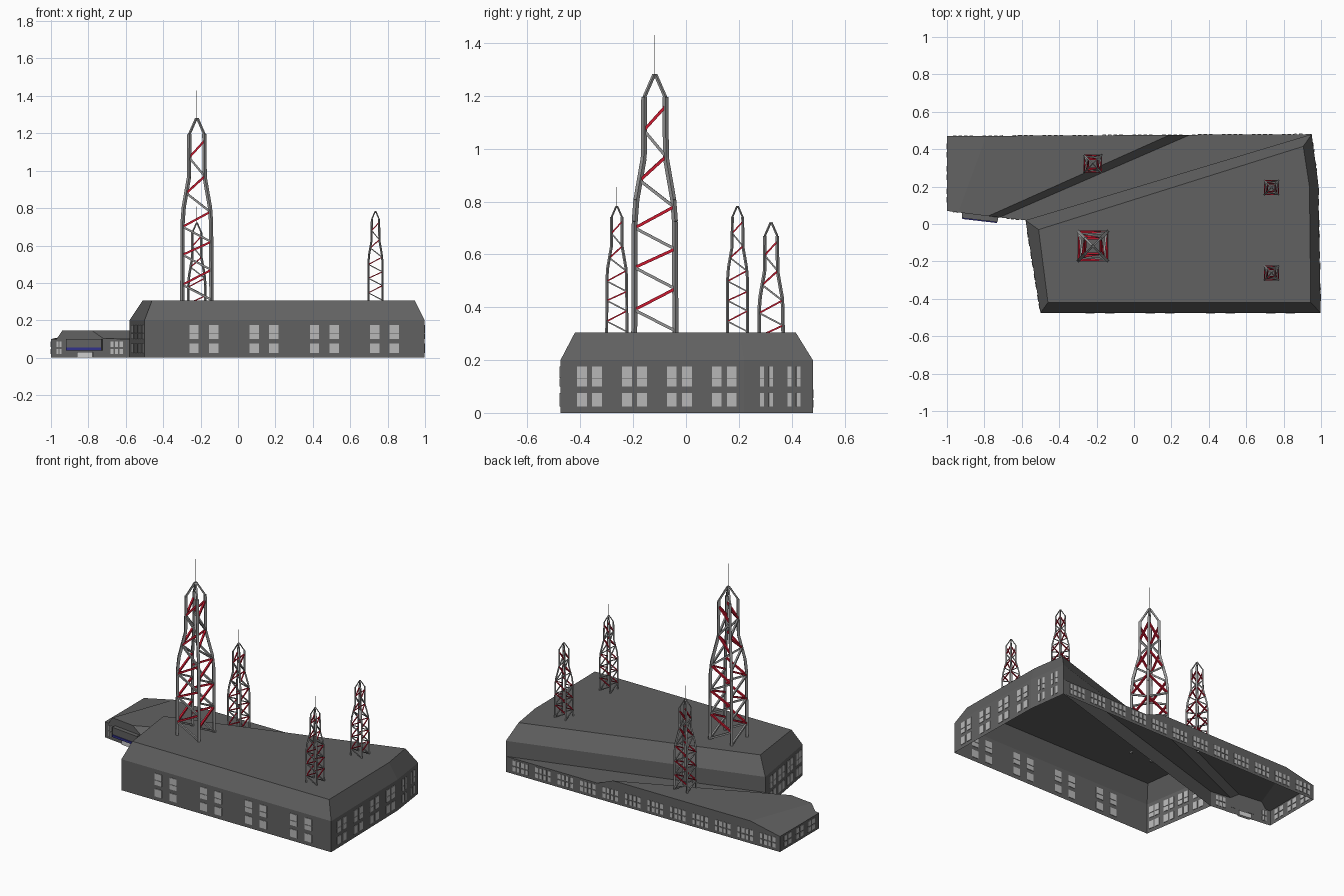
import bpy, bmesh
from mathutils import Vector, Matrix

if "Cube" in bpy.data.objects:
    bpy.data.objects.remove(bpy.data.objects["Cube"])


def material(name, *rgb):
    m = bpy.data.materials.new(name)
    m.diffuse_color = (*rgb, 1)
    m.use_nodes = True
    m.node_tree.nodes["Principled BSDF"].inputs["Base Color"].default_value = m.diffuse_color
    return m


DARK = material("dark_cladding", 0.12, 0.12, 0.12)
PANE = material("pale_pane", 0.48, 0.48, 0.48)
STEEL = material("steel", 0.3, 0.3, 0.3)
RED = material("red_paint", 0.6, 0.01, 0.03)
BLUE = material("blue_trim", 0.03, 0.03, 0.25)
WHITE = material("white_door", 0.8, 0.8, 0.8)


def finish(name, bm, mats):
    bmesh.ops.recalc_face_normals(bm, faces=bm.faces)
    me = bpy.data.meshes.new(name)
    bm.to_mesh(me)
    bm.free()
    for m in mats:
        me.materials.append(m)
    ob = bpy.data.objects.new(name, me)
    bpy.context.collection.objects.link(ob)
    return ob


def loft(name, rings, mat, bottom=False):
    """Stack of equal-length 3D rings with a cap on top."""
    bm = bmesh.new()
    vs = [[bm.verts.new(p) for p in r] for r in rings]
    n = len(vs[0])
    for lo, hi in zip(vs, vs[1:]):
        for i in range(n):
            bm.faces.new((lo[i], lo[(i + 1) % n], hi[(i + 1) % n], hi[i]))
    bm.faces.new(vs[-1])
    if bottom:
        bm.faces.new(vs[0])
    return finish(name, bm, [mat])


def at_z(poly, z):
    return [(x, y, z) for x, y in poly]


def bar(bm, p, q, w, mat=0):
    """Square bar from p to q."""
    p, q = Vector(p), Vector(q)
    d = q - p
    rot = d.to_track_quat('Z', 'Y').to_matrix().to_4x4()
    m = Matrix.Translation((p + q) / 2) @ rot @ Matrix.Diagonal((w, w, d.length, 1))
    for v in bmesh.ops.create_cube(bm, size=1, matrix=m)["verts"]:
        for f in v.link_faces:
            f.material_index = mat


def panels(name, a, b, starts, width, rows, mat=PANE, depth=0.006):
    """Thin panels on the wall running from a to b."""
    a, b = Vector(a).to_3d(), Vector(b).to_3d()
    u = (b - a).normalized()
    n = Vector((u.y, -u.x, 0))
    bm = bmesh.new()
    for s in starts:
        for z0, z1 in rows:
            c = a + u * (s + width / 2) + Vector((0, 0, (z0 + z1) / 2))
            rot = Matrix((u, n, Vector((0, 0, 1)))).transposed().to_4x4()
            bmesh.ops.create_cube(bm, size=1, matrix=Matrix.Translation(c) @ rot
                                  @ Matrix.Diagonal((width, depth, z1 - z0, 1)))
    return finish(name, bm, [mat])


def pairs(first, pitch, count, gap):
    return [first + pitch * i + d for i in range(count) for d in (0, gap)]


# Main hall: walls, sloped eaves and flat roof
base = [(-0.50, -0.475), (0.998, -0.475), (0.985, 0.22), (0.95, 0.48), (-0.58, 0.02)]
top = [(-0.46, -0.42), (0.945, -0.42), (0.938, 0.2), (0.905, 0.415), (-0.51, -0.03)]
loft("main_hall", [at_z(base, 0), at_z(base, 0.2), at_z(top, 0.305)], DARK)

tall_rows = [(0.025, 0.075), (0.10, 0.13), (0.133, 0.175)]
panels("front_windows", base[0], base[1], pairs(0.24, 0.322, 4, 0.105), 0.05, tall_rows)
panels("right_windows", base[1], base[2], pairs(0.063, 0.17, 4, 0.057), 0.037, tall_rows)
panels("right_corner_windows", base[2], base[3], pairs(0.06, 0.105, 2, 0.034), 0.016, tall_rows)
panels("left_windows", base[4], base[0], pairs(0.06, 0.115, 4, 0.045), 0.034, tall_rows)

# Low annex behind the hall, with a raised flat roof and sloping sides
ring = dict(A=(-1, 0.07, 0.1), K=(-0.97, 0.066, 0.1), J=(-0.94, 0.062, 0.145),
            I=(-0.78, 0.042, 0.145), H=(-0.72, 0.035, 0.103), G=(-0.58, 0.02, 0.1),
            F=(0.95, 0.48, 0.1), E=(0.30, 0.477, 0.1), D=(0.19, 0.476, 0.145),
            C=(-0.79, 0.471, 0.145), B=(-1, 0.47, 0.1))
bm = bmesh.new()
up = {k: bm.verts.new(p) for k, p in ring.items()}
down = {k: bm.verts.new((p[0], p[1], 0)) for k, p in ring.items()}
for roof in ("AKJCB", "JIDC", "IHED", "HGFE"):
    bm.faces.new([up[k] for k in roof])
loop = "AKJIHGFEDCB"
for a, b in zip(loop, loop[1:] + loop[0]):
    if a + b != "GF":                       # hall wall closes this side
        bm.faces.new((down[a], down[b], up[b], up[a]))
finish("annex", bm, [DARK])

low_rows = [(0.02, 0.048), (0.057, 0.088)]
panels("annex_back_windows", (0.95, 0.48), (-1, 0.47),
       [0.05 + 0.16 * i + 0.03 * j for i in range(12) for j in range(4)], 0.019, low_rows)
panels("annex_left_windows", (-1, 0.47), (-1, 0.07), pairs(0.04, 0.12, 3, 0.045), 0.03, low_rows)
panels("annex_front_left_windows", (-1, 0.07), (-0.92, 0.06), [0.03, 0.046], 0.011, low_rows)
panels("annex_front_right_windows", (-0.72, 0.035), (-0.58, 0.02),
       [0.038, 0.063, 0.088], 0.017, low_rows)

# Entrance: overhanging fascia, blue trim, pale door
porch = [(-0.92, 0.032), (-0.73, 0.01), (-0.725, 0.036), (-0.92, 0.06)]
loft("entrance_fascia", [at_z(porch, 0.04), at_z(porch, 0.1)], DARK, True)
panels("entrance_blue_trim", porch[0], porch[1], [0.002], 0.188, [(0.04, 0.054)], BLUE, 0.01)
panels("entrance_door", (-0.92, 0.06), (-0.72, 0.035), [0.06], 0.085, [(0.0, 0.03)], WHITE, 0.02)

# Lattice masts: (height, half width) profile and zigzag node heights
PROFILE = [(-0.01, 0.078), (0.42, 0.076), (0.50, 0.07), (0.66, 0.042), (0.89, 0.040), (0.975, 0.003)]
NODES = [0.005, 0.085, 0.165, 0.245, 0.315, 0.395, 0.475, 0.575, 0.665, 0.765, 0.855]


def half_width(z):
    for (z0, w0), (z1, w1) in zip(PROFILE, PROFILE[1:]):
        if z <= z1:
            return w0 + (w1 - w0) * (z - z0) / (z1 - z0)
    return PROFILE[-1][1]


def mast(name, x, y, z, s, spire):
    bm = bmesh.new()
    o = Vector((x, y, z))

    def pt(sx, sy, h):
        w = half_width(h)
        return o + s * Vector((sx * w, sy * w, h))
    # four bent legs
    for sx in (-1, 1):
        for sy in (-1, 1):
            for i, ((h0, _), (h1, _)) in enumerate(zip(PROFILE, PROFILE[1:])):
                bar(bm, pt(sx, sy, h0), pt(sx, sy, h1), s * (0.016 if i < 4 else 0.010))
    # zigzag braces on all faces, alternately steel and red
    for i, (h0, h1) in enumerate(zip(NODES, NODES[1:])):
        a = 1 if i % 2 == 0 else -1
        for side in (-1, 1):
            bar(bm, pt(a, side, h0), pt(-a, side, h1), s * 0.011, i % 2)
            bar(bm, pt(side, a, h0), pt(side, -a, h1), s * 0.011, i % 2)
    # needle spire
    bar(bm, o + Vector((0, 0, 0.96 * s)), o + Vector((0, 0, 0.975 * s + spire)), 0.002 * s)
    finish(name, bm, [STEEL, RED])


mast("large_mast", -0.22, -0.118, 0.305, 1.0, 0.15)
mast("right_front_mast", 0.735, -0.262, 0.305, 0.49, 0.073)
mast("right_back_mast", 0.735, 0.195, 0.305, 0.49, 0.073)
mast("annex_mast", -0.22, 0.322, 0.145, 0.59, 0.088)
